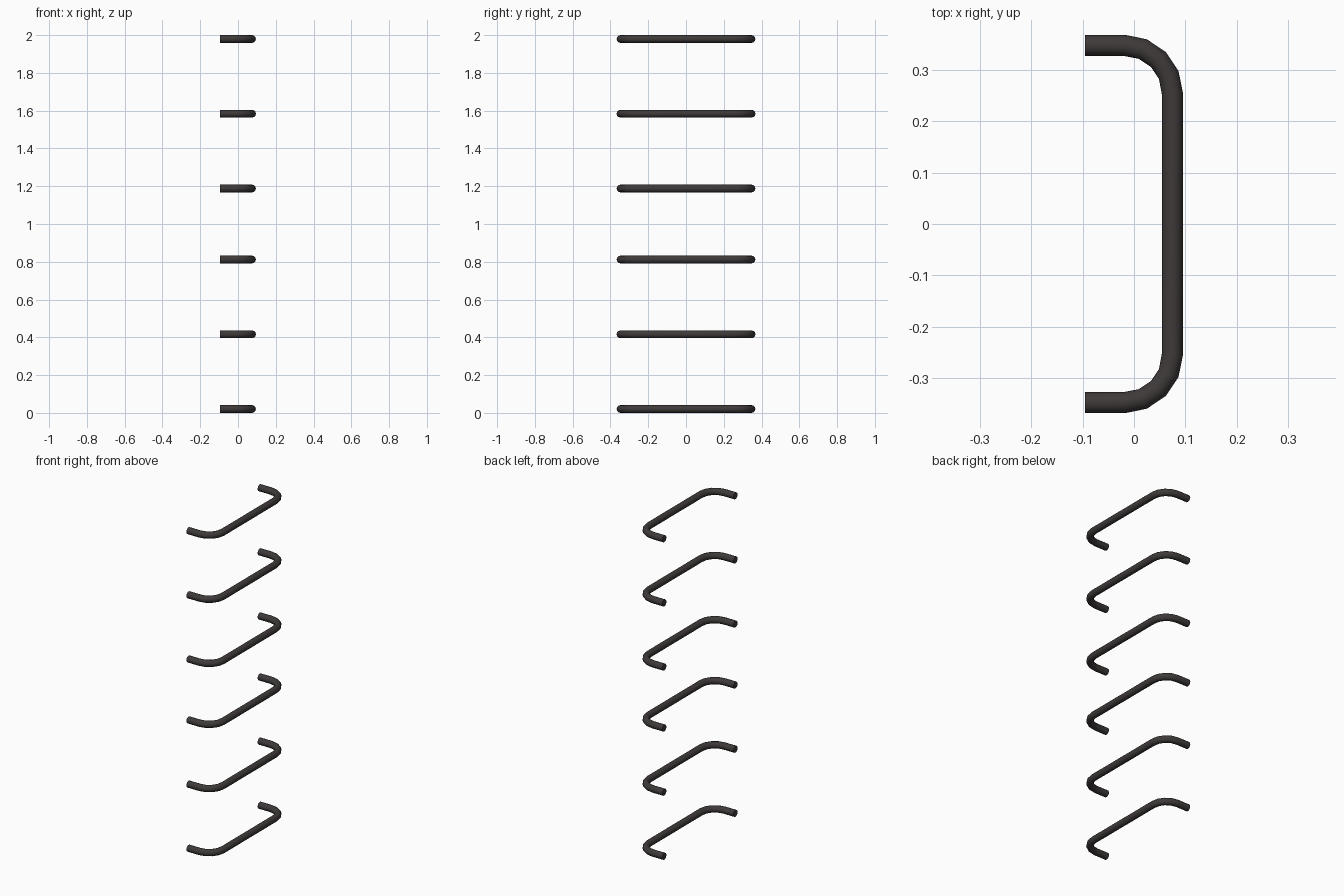
import bpy
from math import cos, sin, pi

cube = bpy.data.objects.get("Cube")
if cube:
    bpy.data.objects.remove(cube, do_unlink=True)

TUBE = 0.0205      # tube radius
BAR_X = 0.0745     # centre of the grip bar
END_X = -0.095     # wall ends of the legs
LEG_Y = 0.347      # centre of each leg
BEND = 0.093       # bend radius
STEPS = 4          # segments per bend
HEIGHTS = (0.0205, 0.416, 0.812, 1.188, 1.584, 1.9795)

# Dark metal
metal = bpy.data.materials.new("dark metal")
metal.use_nodes = True
colour = (0.05, 0.042, 0.042, 1)
metal.diffuse_color = colour
metal.node_tree.nodes["Principled BSDF"].inputs["Base Color"].default_value = colour

# Half of the rung path, from the wall end round the bend to the bar
half = [(END_X, LEG_Y)]
for i in range(STEPS + 1):
    a = pi / 2 * (1 - i / STEPS)
    half.append((BAR_X - BEND + BEND * cos(a), LEG_Y - BEND + BEND * sin(a)))
path = half + [(x, -y) for x, y in reversed(half)]

# Bent tube with closed ends
curve = bpy.data.curves.new("rung", "CURVE")
curve.dimensions = "3D"
curve.bevel_depth = TUBE
curve.bevel_resolution = 4
curve.use_fill_caps = True
spline = curve.splines.new("POLY")
spline.points.add(len(path) - 1)
for point, (x, y) in zip(spline.points, path):
    point.co = (x, y, 0, 1)
curve.materials.append(metal)

rung = bpy.data.objects.new("rung_1", curve)
bpy.context.collection.objects.link(rung)
bpy.ops.object.select_all(action="DESELECT")
rung.select_set(True)
bpy.context.view_layer.objects.active = rung
bpy.ops.object.convert(target="MESH")
rung = bpy.context.object
bpy.ops.object.shade_smooth_by_angle(angle=pi / 4)

# Ladder of six rungs
rung.location.z = HEIGHTS[0]
for n, z in enumerate(HEIGHTS[1:], 2):
    copy = rung.copy()
    copy.name = f"rung_{n}"
    copy.location.z = z
    bpy.context.collection.objects.link(copy)
